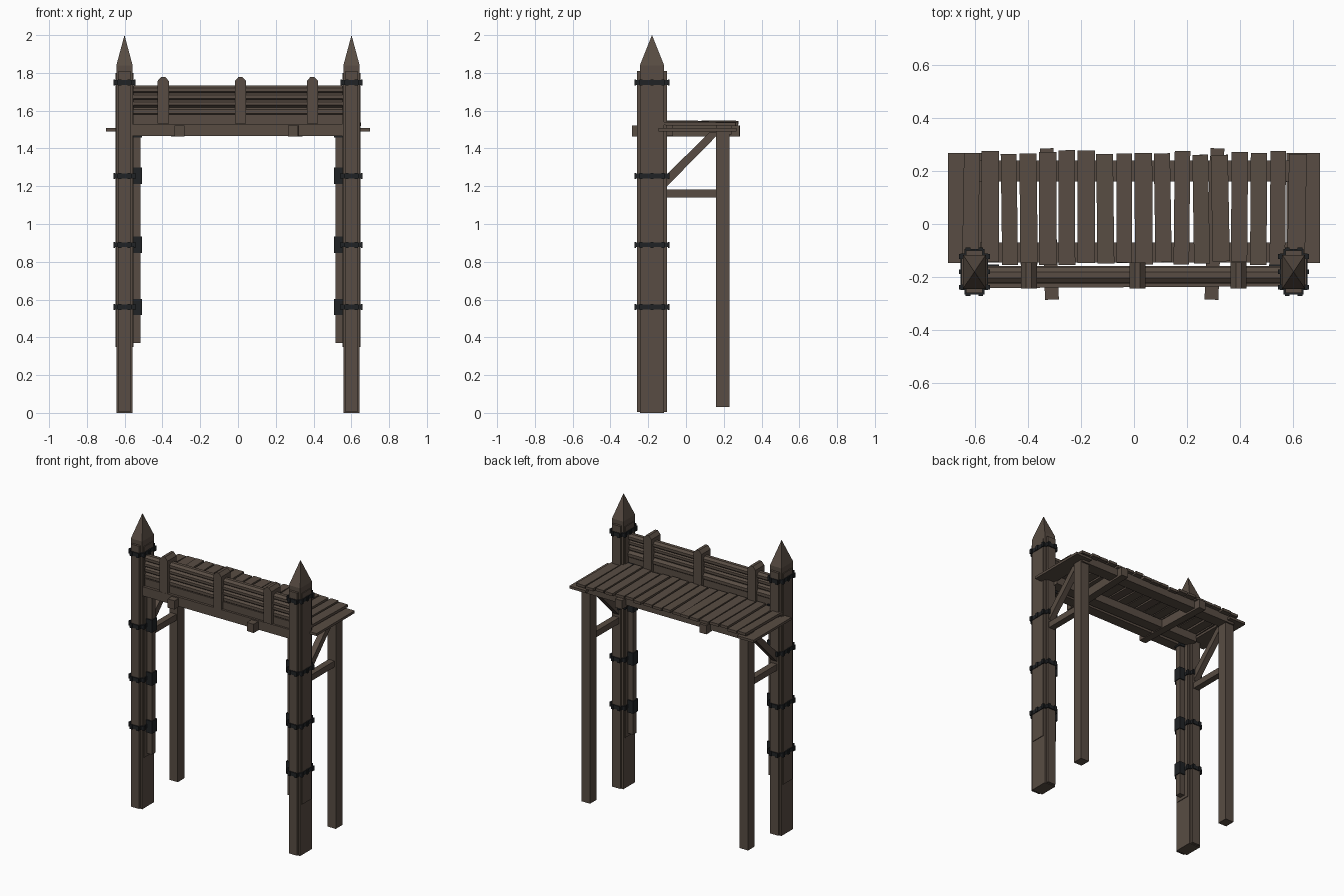
import bpy, bmesh, math, random
from mathutils import Matrix, Vector

if "Cube" in bpy.data.objects:
    bpy.data.objects.remove(bpy.data.objects["Cube"])

random.seed(4)

def material(name, rgb):
    m = bpy.data.materials.new(name)
    m.diffuse_color = (*rgb, 1)
    m.use_nodes = True
    m.node_tree.nodes["Principled BSDF"].inputs["Base Color"].default_value = m.diffuse_color
    return m

WOOD = material("weathered wood", (0.098, 0.073, 0.056))
IRON = material("dark iron", (0.014, 0.016, 0.018))

def finish(name, bm, mat):
    bmesh.ops.recalc_face_normals(bm, faces=bm.faces)
    me = bpy.data.meshes.new(name)
    bm.to_mesh(me)
    bm.free()
    me.materials.append(mat)
    ob = bpy.data.objects.new(name, me)
    bpy.context.collection.objects.link(ob)
    return ob

def add_box(bm, lo, hi, rot=None):
    lo, hi = Vector([min(a, b) for a, b in zip(lo, hi)]), Vector([max(a, b) for a, b in zip(lo, hi)])
    m = Matrix.Translation((lo + hi) / 2)
    if rot:
        m = m @ rot
    return bmesh.ops.create_cube(bm, size=1, matrix=m @ Matrix.Diagonal((*(hi - lo), 1)))["verts"]

def box(name, lo, hi, mat=WOOD, rot=None):
    bm = bmesh.new()
    add_box(bm, lo, hi, rot)
    return finish(name, bm, mat)

def extrude_profile(name, pts, axis, a, b, mat=WOOD):
    """Extrude a 2D profile along x (pts are y,z) or y (pts are x,z)."""
    bm = bmesh.new()
    def at(p, t):
        return (t, p[0], p[1]) if axis == "x" else (p[0], t, p[1])
    f = bm.faces.new([bm.verts.new(at(p, a)) for p in pts])
    ext = bmesh.ops.extrude_face_region(bm, geom=[f])["geom"]
    d = Vector((b - a, 0, 0)) if axis == "x" else Vector((0, b - a, 0))
    bmesh.ops.translate(bm, verts=[v for v in ext if isinstance(v, bmesh.types.BMVert)], vec=d)
    return finish(name, bm, mat)

BANDS = (0.56, 0.89, 1.255, 1.75)
PY = -0.18  # depth of the front posts

for s, side in ((-1, "left"), (1, "right")):
    X = 0.601 * s

    # main post with pointed top
    bm = bmesh.new()
    add_box(bm, (X - .043, PY - .064, 0), (X + .043, PY + .064, 1.84))
    top = [v for v in bm.verts if v.co.z > 1.8]
    f = next(f for f in bm.faces if all(v in top for v in f.verts))
    tip = bmesh.ops.poke(bm, faces=[f])["verts"][0]
    tip.co.z = 2.0
    finish(side + "_post", bm, WOOD)
    # facing boards on the front and back of the post
    box(side + "_post_facing", (X - .031, PY - .08, 0.005), (X + .031, PY + .08, 1.81))
    # side boards
    box(side + "_post_side_board", (X - .048, PY - .05, 0.35), (X + .048, PY + .05, 1.8))

    # iron bands with rivets
    for i, z in enumerate(BANDS):
        bm = bmesh.new()
        add_box(bm, (X - .052, PY - .069, z - .013), (X + .052, PY + .069, z + .013))
        add_box(bm, (X - .037, PY - .086, z - .013), (X + .037, PY + .086, z + .013))
        for a in (-1, 1):
            for y in (-.058, 0, .058):
                add_box(bm, (X + a * .05, PY + y - .009, z - .016), (X + a * .059, PY + y + .009, z + .016))
            for x in (-.024, .024):
                add_box(bm, (X + x - .009, PY + a * .084, z - .016), (X + x + .009, PY + a * .092, z + .016))
        finish(f"{side}_band_{i}", bm, IRON)

    # hanging pole on the inner side with iron clamps
    box(side + "_inner_pole", (s * .515, PY - .02, .37), (s * .557, PY + .02, 1.47))
    for i, z in enumerate((0.56, 0.89, 1.255, 1.5)):
        box(f"{side}_pole_clamp_{i}", (s * .509, PY - .027, z - .043), (s * .555, PY + .027, z + .043), IRON)

    # back leg, tie beam and diagonal brace
    box(side + "_back_leg", (X - .032, .158, .03), (X + .032, .23, 1.49))
    box(side + "_tie_beam", (X - .022, -.12, 1.14), (X + .022, .17, 1.182))
    extrude_profile(side + "_diagonal_brace",
                    [(-.115, 1.185), (-.115, 1.25), (.125, 1.485), (.17, 1.485), (.17, 1.475)],
                    "x", X - .02, X + .02)

# long beams under the deck
box("front_beam", (-.56, -.238, 1.467), (.56, -.165, 1.53), rot=Matrix.Rotation(.006, 4, "Z"))
box("inner_beam", (-.58, -.145, 1.467), (.58, -.07, 1.522))
box("back_beam", (-.63, .16, 1.475), (.63, .24, 1.527))

# cross joists that stick out front and back
for s, side, rot in ((-1, "left", .035), (1, "right", -.04)):
    cx = -.319 if s < 0 else .303
    box(side + "_joist", (cx - .026, -.285, 1.462), (cx + .026, .285, 1.522), rot=Matrix.Rotation(rot, 4, "Z"))

# deck planks, slightly uneven
N = 18
step = 1.30 / N
for i in range(N):
    cx = -.65 + step * (i + .5)
    w = random.uniform(.058, .067) / 2
    y0 = -.148 + random.uniform(-.008, .008)
    y1 = .27 + random.uniform(-.010, .009)
    z = 1.534 + random.uniform(-.004, .004)
    rot = Matrix.Rotation(random.uniform(-.02, .02), 4, "Z") @ Matrix.Rotation(random.uniform(-.012, .012), 4, "X")
    box(f"deck_plank_{i}", (cx - w, y0, z - .009), (cx + w, y1, z + .009), rot=rot)
for s, side in ((-1, "left"), (1, "right")):
    box(side + "_end_plank", (s * .575, -.146, 1.49), (s * .70, .268, 1.507))

# parapet: base board and stacked round rails
box("parapet_board", (-.56, -.222, 1.528), (.56, -.165, 1.58))
for i, (z0, z1) in enumerate(((1.57, 1.622), (1.615, 1.66), (1.652, 1.696), (1.688, 1.735))):
    r, cz = (z1 - z0) / 2, (z0 + z1) / 2
    yc = PY - .012 + random.uniform(-.006, .006)
    pts = [(yc + 1.3 * r * math.cos(a), cz + r * math.sin(a))
           for a in (math.tau * (k + .5) / 8 for k in range(8))]
    extrude_profile(f"parapet_rail_{i}", pts, "x", -.56, .56)

# parapet stakes with chamfered tops
for i, cx in enumerate((-.396, .013, .394)):
    w = .03
    pts = [(cx - w, 1.532), (cx + w, 1.532), (cx + w, 1.757), (cx + .01, 1.779),
           (cx - .01, 1.779), (cx - w, 1.757)]
    extrude_profile(f"parapet_stake_{i}", pts, "y", -.243, -.145)
